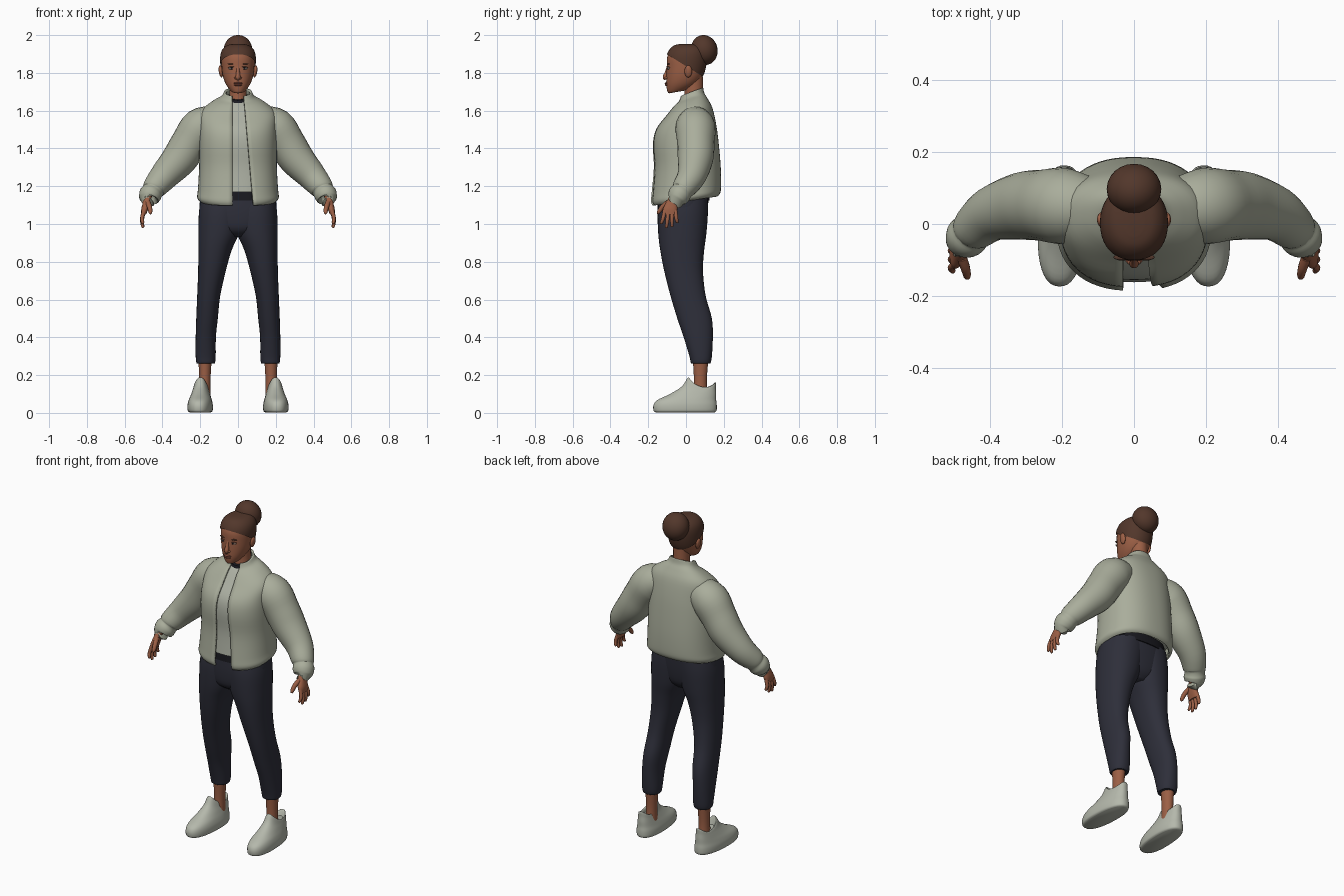
import bpy, bmesh, math
from mathutils import Vector, Matrix

cube = bpy.data.objects.get("Cube")
if cube:
    bpy.data.objects.remove(cube)


def material(name, *rgb):
    m = bpy.data.materials.new(name)
    m.use_nodes = True
    m.diffuse_color = (*rgb, 1)
    bsdf = m.node_tree.nodes["Principled BSDF"]
    bsdf.inputs["Base Color"].default_value = (*rgb, 1)
    bsdf.inputs["Roughness"].default_value = 0.8
    return m


SAGE = material("sage cloth", 0.40, 0.42, 0.33)
SHIRT = material("pale shirt", 0.42, 0.44, 0.37)
SHOE = material("shoe grey", 0.46, 0.48, 0.41)
NAVY = material("navy cloth", 0.027, 0.028, 0.042)
BLACK = material("black trim", 0.01, 0.01, 0.014)
SKIN = material("brown skin", 0.33, 0.115, 0.06)
LIP = material("lip", 0.23, 0.07, 0.045)
HAIR = material("dark brown hair", 0.085, 0.038, 0.024)
EYE = material("eye white", 0.5, 0.45, 0.4)


def spline(rows, steps=4):
    """Catmull-Rom interpolation of rows of numbers."""
    rows = [Vector(r) for r in rows]
    out = []
    for i in range(len(rows) - 1):
        a, b, c = rows[max(i - 1, 0)], rows[i], rows[i + 1]
        d = rows[min(i + 2, len(rows) - 1)]
        for k in range(steps):
            t = k / steps
            out.append(b + (c - a) * (t / 2) + (a * 2 - b * 5 + c * 4 - d) * (t * t / 2)
                       + (b * 3 - a - c * 3 + d) * (t ** 3 / 2))
    return out + [rows[-1]]


def spow(v, e):
    return math.copysign(abs(v) ** e, v)


def finish(name, bm, mat, mirror=False):
    bmesh.ops.recalc_face_normals(bm, faces=bm.faces)
    me = bpy.data.meshes.new(name)
    bm.to_mesh(me)
    bm.free()
    me.materials.append(mat)
    ob = bpy.data.objects.new(name, me)
    bpy.context.collection.objects.link(ob)
    bpy.ops.object.select_all(action="DESELECT")
    ob.select_set(True)
    bpy.context.view_layer.objects.active = ob
    bpy.ops.object.shade_smooth_by_angle(angle=math.radians(50))
    if mirror:
        ob.modifiers.new("Mirror", "MIRROR")
    return ob


def skin_rings(rings, closed=True):
    bm = bmesh.new()
    vs = [[bm.verts.new(p) for p in r] for r in rings]
    n = len(vs[0])
    for lo, hi in zip(vs, vs[1:]):
        for i in range(n if closed else n - 1):
            j = (i + 1) % n
            bm.faces.new((lo[i], lo[j], hi[j], hi[i]))
    if closed:
        bm.faces.new(vs[0][::-1])
        bm.faces.new(vs[-1])
    return bm


def ring(row, e=1.0, n=40, opening=None):
    """Tilted oval: front z, back z, left x, right x, front y, back y, side dip."""
    zf, zb, x0, x1, yf, yb = row[:6]
    dip = row[6] if len(row) > 6 else 0
    rx, ry = (x1 - x0) / 2, (yb - yf) / 2
    if opening:
        a0, a1 = [-math.acos(spow(x / rx, 1 / e)) for x in opening]
        angles = [a0 + (a1 + math.tau - a0) * i / n for i in range(n + 1)]
    else:
        angles = [math.tau * i / n for i in range(n)]
    pts = []
    for a in angles:
        s = spow(math.sin(a), e)
        pts.append(((x0 + x1) / 2 + rx * spow(math.cos(a), e), (yf + yb) / 2 + ry * s,
                    zf + (zb - zf) * (s + 1) / 2 - dip * math.cos(a) ** 2))
    return pts


def loft(name, rows, mat, e=1.0, mirror=False):
    return finish(name, skin_rings([ring(r, e) for r in spline(rows)]), mat, mirror)


def tube(name, rows, mat, mirror=True, n=24):
    """Round tube along a path of x, y, z, radius."""
    rows = spline(rows)
    rings = []
    for i, r in enumerate(rows):
        t = (rows[min(i + 1, len(rows) - 1)] - rows[max(i - 1, 0)]).to_3d().normalized()
        u = t.cross(Vector((0, 1, 0))).normalized()
        v = t.cross(u)
        rings.append([r.to_3d() + (u * math.cos(a) + v * math.sin(a)) * r[3]
                      for a in (math.tau * k / n for k in range(n))])
    return finish(name, skin_rings(rings), mat, mirror)


def ball(name, at, size, mat, mirror=False, tilt=0, axis="Y"):
    bm = bmesh.new()
    m = Matrix.Translation(at) @ Matrix.Rotation(tilt, 4, axis) @ Matrix.Diagonal((*size, 1))
    bmesh.ops.create_uvsphere(bm, u_segments=24, v_segments=16, radius=1, matrix=m)
    return finish(name, bm, mat, mirror)


def sym(*rows):
    """Rows of zf, zb, half width, yf, yb, centred on x = 0."""
    return [(a, b, -w, w, f, k) for a, b, w, f, k in rows]


# Open jacket body: a sheet from one front edge round the back to the other
body = sym((1.10, 1.15, .195, -.172, .162), (1.12, 1.165, .21, -.18, .175),
           (1.17, 1.2, .206, -.176, .18), (1.3, 1.3, .2, -.165, .178),
           (1.42, 1.42, .2, -.17, .168), (1.5, 1.52, .198, -.153, .155),
           (1.57, 1.61, .192, -.1, .135), (1.62, 1.66, .135, -.06, .11),
           (1.645, 1.69, .085, -.035, .092), (1.675, 1.72, .066, -.025, .085))
rings = []
for r in spline(body):
    edge = .08 - .05 * (r[0] - 1.1) / .57
    rings.append(ring(r, .85, 56, (edge, -.03)))
jacket = finish("jacket_body", skin_rings(rings, False), SAGE)
thick = jacket.modifiers.new("Thickness", "SOLIDIFY")
thick.thickness, thick.offset = .012, 0

# Shirt follows the jacket just inside it
inset = .014
inner = [(a, b, l + inset, r - inset, f + inset, k - inset) for a, b, l, r, f, k in body[2:-1]]
loft("shirt", inner, SHIRT, .85)
loft("shirt_collar", sym((1.635, 1.675, .07, -.028, .08), (1.655, 1.69, .058, -.022, .075)), BLACK)

# Sleeves with gathered cuffs
tube("sleeves", [(.12, .045, 1.54, .085), (.195, .05, 1.51, .106), (.255, .052, 1.43, .099),
                 (.31, .05, 1.345, .094), (.39, .03, 1.255, .077), (.44, -.008, 1.195, .064),
                 (.452, -.02, 1.175, .056), (.464, -.035, 1.155, .06),
                 (.474, -.05, 1.13, .05), (.47, -.05, 1.132, .035)], SAGE)

# Trousers
loft("trouser_legs", [(.262, .262, .128, .212, .035, .122), (.265, .265, .122, .22, .026, .13),
                      (.3, .3, .118, .224, .018, .137), (.4, .4, .117, .224, -.012, .142),
                      (.5, .5, .107, .221, -.046, .137), (.62, .62, .094, .216, -.082, .104),
                      (.75, .75, .065, .211, -.115, .09), (.86, .86, .034, .21, -.136, .096),
                      (.95, .95, -.005, .21, -.147, .108), (1.06, 1.06, -.03, .207, -.15, .116),
                      (1.14, 1.14, -.04, .195, -.14, .115)], NAVY, .9, True)
loft("trouser_seat", sym((.93, .93, .05, -.09, .06), (.97, .97, .14, -.138, .095),
                         (1.05, 1.05, .2, -.15, .112), (1.14, 1.14, .2, -.148, .12)), NAVY, .85)
loft("waistband", sym((1.125, 1.125, .19, -.152, .125), (1.175, 1.175, .185, -.15, .125)), BLACK, .85)

# Ankles and shoes
loft("ankles", [(.08, .08, .145, .21, .035, .115), (.17, .17, .146, .206, .042, .11),
                (.3, .3, .138, .21, .035, .12)], SKIN, 1, True)
shoe = sym((.003, .003, .056, -.162, .152), (.012, .012, .065, -.172, .162),
           (.042, .042, .066, -.172, .163), (.068, .07, .06, -.152, .16),
           (.1, .1, .051, -.085, .16), (.14, .13, .043, -.022, .158),
           (.185, .16, .037, .008, .158), (.18, .155, .03, .018, .148), (.14, .13, .027, .03, .135))
dips = [0, 0, 0, 0, .005, .015, .035, .035, .02]
rings = [ring(r, .85) for r in spline([(*r, d) for r, d in zip(shoe, dips)])]
bm = skin_rings(rings)
bm.transform(Matrix.Translation((.2, 0, 0)) @ Matrix.Rotation(math.radians(3), 4, "Z"))
finish("shoes", bm, SHOE, True)

# Hands: palm, four fingers and a thumb
loft("palms", [(1.05, 1.05, .487, .513, -.124, -.048), (1.08, 1.08, .475, .512, -.122, -.046),
               (1.11, 1.11, .466, .505, -.108, -.045), (1.15, 1.15, .455, .498, -.085, -.03)],
     SKIN, .85, True)
fingers = {"index": (-.113, -.13, 1.0), "middle": (-.094, -.103, .98),
           "ring": (-.075, -.074, .985), "little": (-.056, -.047, 1.005)}
for label, (y0, y1, tip) in fingers.items():
    mid = (1.06 + tip) / 2
    tube(label + "_fingers", [(.498, y0, 1.07, .011), (.508, (y0 + y1) / 2, mid, .01),
                              (.504, y1, tip + .006, .008), (.503, y1, tip, .004)], SKIN, n=10)
tube("thumbs", [(.478, -.095, 1.115, .014), (.468, -.125, 1.09, .013),
                (.464, -.145, 1.062, .01), (.464, -.15, 1.053, .004)], SKIN, n=12)

# Neck and head
loft("neck", sym((1.6, 1.6, .055, -.02, .09), (1.68, 1.68, .046, -.008, .09),
                 (1.78, 1.78, .046, -.01, .09)), SKIN)
skull = sym((1.692, 1.7, .018, -.085, -.045), (1.698, 1.71, .037, -.097, .005),
            (1.735, 1.74, .063, -.104, .055), (1.78, 1.78, .079, -.104, .085),
            (1.83, 1.83, .086, -.102, .1), (1.88, 1.88, .087, -.1, .104),
            (1.915, 1.915, .077, -.085, .098), (1.938, 1.938, .053, -.06, .08),
            (1.946, 1.946, .02, -.03, .05))
loft("head", skull, SKIN, .95)

# Swept-back hair: a slightly larger skull cut along the hairline, plus a bun
g = .007
cap = [(a + g, b + g, l - g, r + g, f - g / 2, k + g) for a, b, l, r, f, k in skull]
bm = skin_rings([ring(r, .95) for r in spline(cap)])
bmesh.ops.bisect_plane(bm, geom=bm.verts[:] + bm.edges[:] + bm.faces[:],
                       plane_co=(0, 0, 1.836), plane_no=(0, .62, 1), clear_inner=True)
finish("hair_cap", bm, HAIR)
ball("hair_bun", (0, .097, 1.921), (.076, .07, .08), HAIR, tilt=.25, axis="X")

# Face
ball("ears", (.091, .012, 1.808), (.011, .02, .032), SKIN, True, .15)
ball("eyes", (.034, -.09, 1.824), (.016, .009, .0065), EYE, True)
ball("irises", (.034, -.0965, 1.824), (.006, .004, .006), BLACK, True)
ball("upper_lids", (.034, -.092, 1.831), (.019, .01, .003), HAIR, True, .1)
ball("brows", (.036, -.0925, 1.847), (.021, .008, .0035), HAIR, True, -.08)
tube("nose", [(0, -.094, 1.835, .007), (0, -.103, 1.8, .01), (0, -.11, 1.778, .013),
              (0, -.105, 1.766, .01)], SKIN, False)
ball("nostrils", (.012, -.104, 1.773), (.008, .009, .007), SKIN, True)
ball("upper_lip", (0, -.101, 1.745), (.024, .012, .006), LIP)
ball("lower_lip", (0, -.1, 1.736), (.021, .012, .007), LIP)
